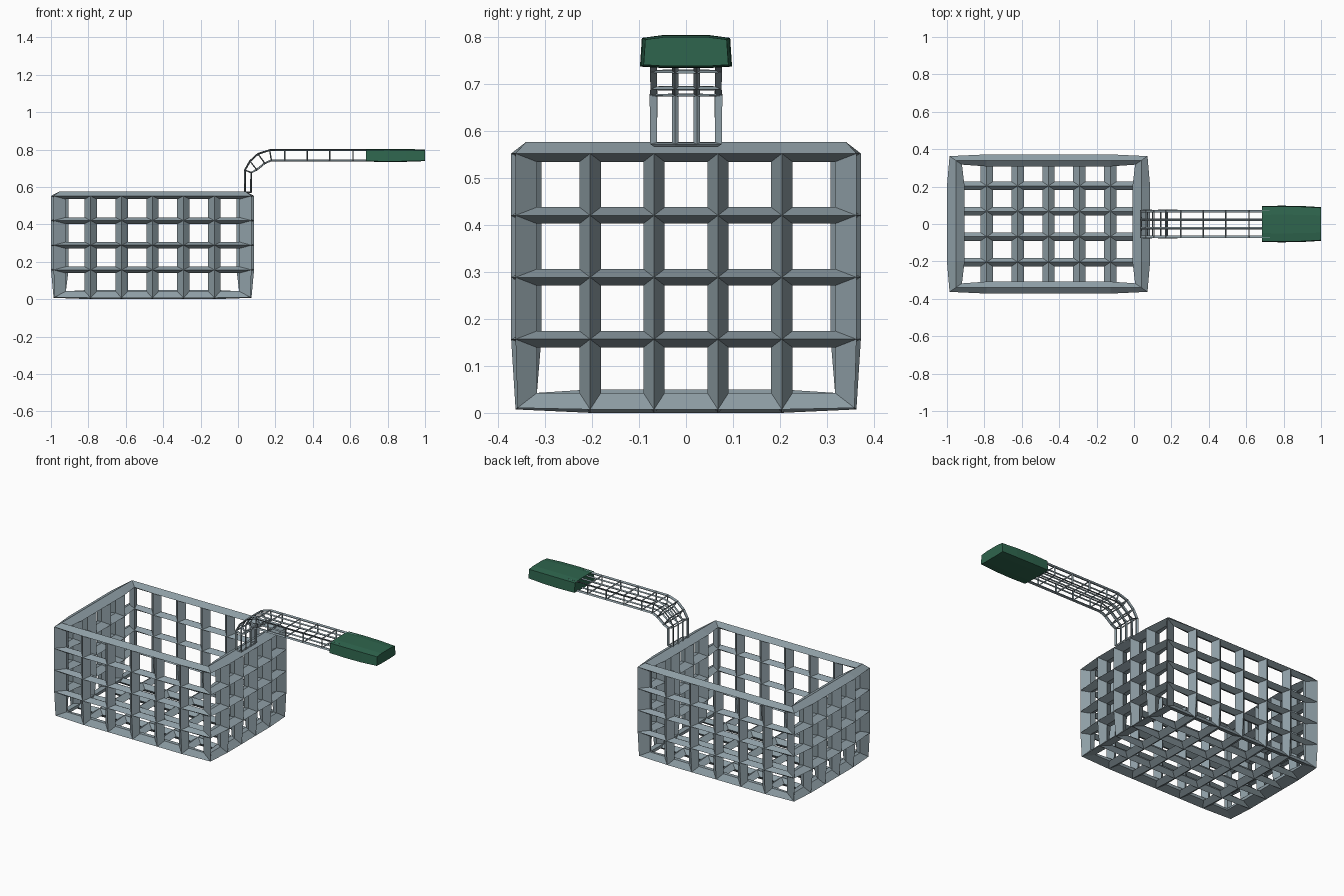
import bpy, bmesh

if "Cube" in bpy.data.objects:
    bpy.data.objects.remove(bpy.data.objects["Cube"])


def material(name, rgb):
    m = bpy.data.materials.new(name)
    m.diffuse_color = (*rgb, 1.0)
    m.use_nodes = True
    m.node_tree.nodes["Principled BSDF"].inputs["Base Color"].default_value = m.diffuse_color
    return m


steel = material("steel_grey", (0.27, 0.34, 0.375))
green = material("grip_green", (0.028, 0.13, 0.075))


def finish(bm, name, mat):
    bmesh.ops.remove_doubles(bm, verts=bm.verts, dist=1e-4)
    bmesh.ops.recalc_face_normals(bm, faces=bm.faces)
    me = bpy.data.meshes.new(name)
    bm.to_mesh(me)
    bm.free()
    me.materials.append(mat)
    ob = bpy.data.objects.new(name, me)
    bpy.context.collection.objects.link(ob)
    return ob


def sheet(bm, nu, nv, f):
    """Grid of quads; f maps u, v in -1..1 to a point."""
    rows = [[bm.verts.new(f(2 * i / nu - 1, 2 * j / nv - 1)) for j in range(nv + 1)]
            for i in range(nu + 1)]
    for i in range(nu):
        for j in range(nv):
            bm.faces.new((rows[i][j], rows[i + 1][j], rows[i + 1][j + 1], rows[i][j + 1]))


def wire(ob, thickness):
    w = ob.modifiers.new("wire", 'WIREFRAME')
    w.thickness = thickness
    w.offset = 0
    w.use_even_offset = False
    w.use_relative_offset = False
    w.use_boundary = True
    w.use_replace = True


# Open-topped mesh basket: a unit box grid, wired, then stretched
bm = bmesh.new()
for s in (-1, 1):
    sheet(bm, 6, 4, lambda u, v: (u, s, v))
    sheet(bm, 5, 4, lambda u, v: (s, u, v))
sheet(bm, 6, 5, lambda u, v: (u, v, -1))
basket = finish(bm, "basket", steel)
wire(basket, 0.189)
basket.scale = (0.496, 0.340, 0.2635)
basket.location = (-0.457, 0, 0.2885)

# Wire handle: flat box tube bent from the rim out to the grip
outer = [(0.037, 0.572), (0.037, 0.69), (0.064, 0.738), (0.107, 0.777), (0.17, 0.797),
         (0.25, 0.797), (0.37, 0.797), (0.49, 0.797), (0.615, 0.797), (0.74, 0.797)]
inner = [(0.070, 0.572), (0.070, 0.677), (0.10, 0.692), (0.143, 0.727), (0.178, 0.742),
         (0.25, 0.742), (0.37, 0.742), (0.49, 0.742), (0.615, 0.742), (0.74, 0.742)]
n = len(outer) - 1
HALF, SY = 0.069, 2.0


def station(line, u):
    return line[round((u + 1) / 2 * n)]


bm = bmesh.new()
for line in (outer, inner):
    sheet(bm, n, 3, lambda u, v: (station(line, u)[0], v * HALF / SY, station(line, u)[1]))
for s in (-1, 1):
    sheet(bm, n, 1, lambda u, v: (station(outer if v > 0 else inner, u)[0], s * HALF / SY,
                                  station(outer if v > 0 else inner, u)[1]))
handle = finish(bm, "handle_frame", steel)
wire(handle, 0.010)
handle.scale.y = SY

# Solid grip: slightly bulged slab, narrowing at the far end
half = [(0.05, -0.035), (0.098, -0.032), (0.094, 0.029), (0.05, 0.035)]
section = half + [(-y, z) for y, z in reversed(half)]
bm = bmesh.new()
rings = []
for x, sy, sz in ((0.685, 0.98, 0.96), (0.79, 1, 1), (0.90, 0.98, 0.98), (0.999, 0.92, 0.88)):
    rings.append([bm.verts.new((x, y * sy, 0.769 + z * sz)) for y, z in section])
for a, b in zip(rings, rings[1:]):
    for i in range(8):
        j = (i + 1) % 8
        bm.faces.new((a[i], a[j], b[j], b[i]))
bm.faces.new(rings[0])
bm.faces.new(rings[-1])
finish(bm, "grip", green)
